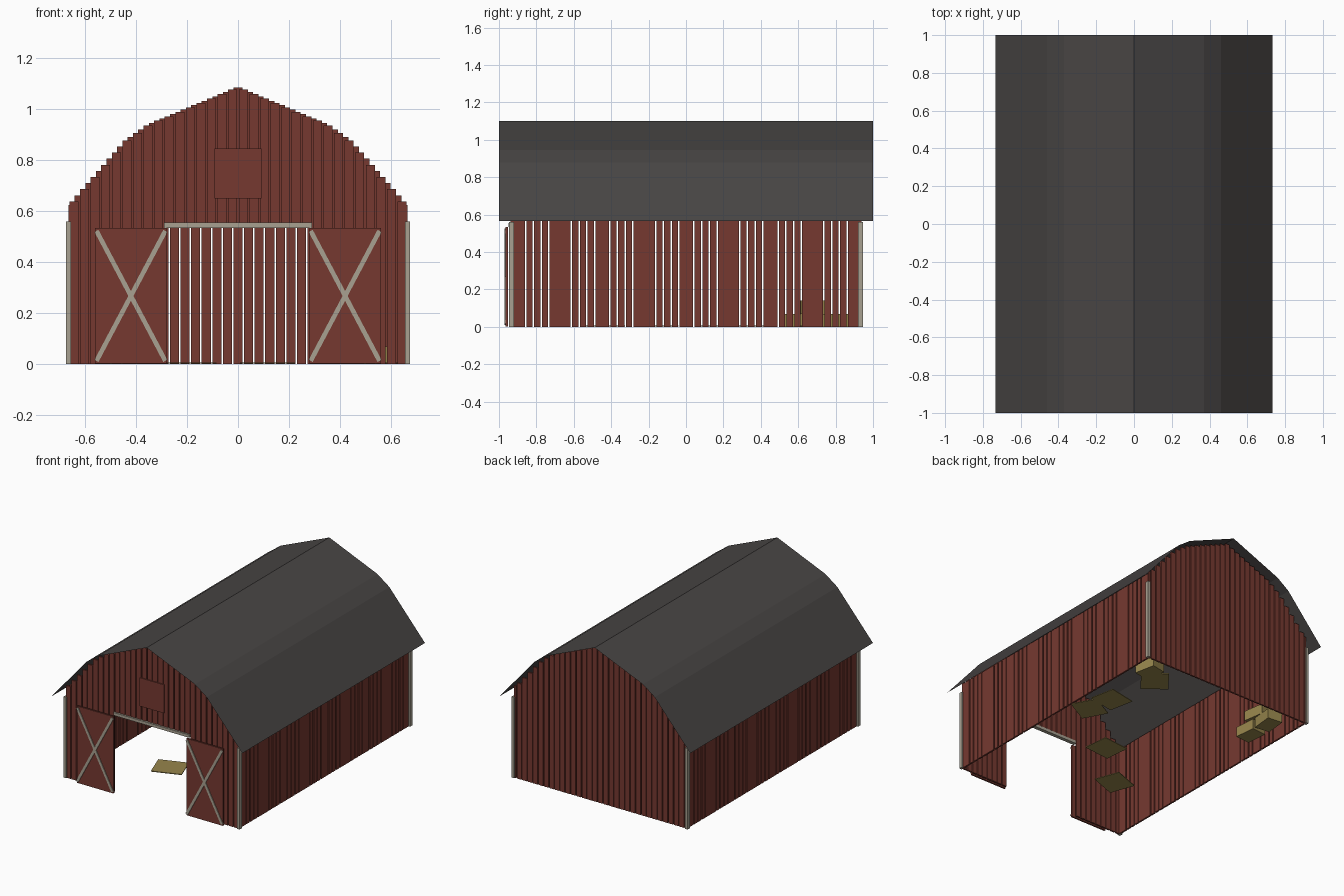
import bpy, bmesh, math
from mathutils import Matrix, Vector

if "Cube" in bpy.data.objects:
    bpy.data.objects.remove(bpy.data.objects["Cube"])


def srgb(r, g, b):
    f = lambda c: (c / 255 / 12.92) if c < 11 else ((c / 255 + 0.055) / 1.055) ** 2.4
    return (f(r), f(g), f(b), 1)


def material(name, *rgb):
    m = bpy.data.materials.new(name)
    m.diffuse_color = srgb(*rgb)
    m.use_nodes = True
    m.node_tree.nodes["Principled BSDF"].inputs["Base Color"].default_value = m.diffuse_color
    return m


RED = material("barn_red", 118, 57, 48)
TRIM = material("weathered_trim", 168, 161, 145)
ROOF = material("dark_roof", 72, 69, 68)
STRAW = material("straw", 150, 133, 76)


def make(name, mat, boxes):
    """One object out of boxes given as (x0, x1, y0, y1, z0, z1, turn about y, turn about z)."""
    bm = bmesh.new()
    for x0, x1, y0, y1, z0, z1, ry, rz in boxes:
        c = Vector(((x0 + x1) / 2, (y0 + y1) / 2, (z0 + z1) / 2))
        m = (Matrix.Translation(c) @ Matrix.Rotation(rz, 4, 'Z') @ Matrix.Rotation(ry, 4, 'Y')
             @ Matrix.Diagonal((x1 - x0, y1 - y0, z1 - z0, 1)))
        bmesh.ops.create_cube(bm, size=1, matrix=m)
    return finish(name, mat, bm)


def finish(name, mat, bm):
    me = bpy.data.meshes.new(name)
    bm.to_mesh(me)
    bm.free()
    me.materials.append(mat)
    ob = bpy.data.objects.new(name, me)
    bpy.context.collection.objects.link(ob)
    return ob


def box(x0, x1, y0, y1, z0, z1, ry=0, rz=0):
    return (x0, x1, y0, y1, z0, z1, ry, rz)


# Gambrel roof: a thin sheet swept along y
HALF = [(0, 1.10), (0.37, 0.945), (0.46, 0.88), (0.733, 0.565)]
profile = [(-x, z) for x, z in reversed(HALF[1:])] + HALF


def roof_z(x):
    x = abs(x)
    for (xa, za), (xb, zb) in zip(HALF, HALF[1:]):
        if x <= xb:
            return za + (zb - za) * (x - xa) / (xb - xa)
    return HALF[-1][1]


bm = bmesh.new()
rows = [[bm.verts.new((x, y, z)) for x, z in profile] for y in (-1, 1)]
for i in range(len(profile) - 1):
    bm.faces.new((rows[0][i], rows[1][i], rows[1][i + 1], rows[0][i + 1]))
bmesh.ops.recalc_face_normals(bm, faces=bm.faces)
if bm.faces[:][0].normal.z < 0:
    bmesh.ops.reverse_faces(bm, faces=bm.faces)
finish("roof", ROOF, bm)

# Gable walls: upright planks cut in steps under the roof
W, PITCH, GAP = 0.664, 0.0415, 0.006
T = 0.012


def gable(name, y, shift, opening):
    planks = []
    for k in range(-17, 18):
        a = max((k + shift) * PITCH, -W)
        b = min((k + 1 + shift) * PITCH, W)
        if b - a < 0.01:
            continue
        low = 0.54 if opening and abs(a + b) / 2 < 0.28 else 0
        top = roof_z(max(abs(a), abs(b))) - 0.006
        planks.append(box(a + GAP / 2, b - GAP / 2, y - T / 2, y + T / 2, low, top))
    make(name, RED, planks)


gable("front_wall", -0.932, 0, True)
gable("back_wall", 0.932, 0.5, False)

# Side walls: planks between clusters of four open gaps
gaps = [-0.858 + 0.225 * g + 0.02 * (g % 2) + 0.0415 * i for g in range(8) for i in range(4)]
edges = [-0.938] + gaps + [0.938]
for s, name in ((-1, "left_wall"), (1, "right_wall")):
    x = s * 0.658
    make(name, RED, [box(x - T / 2, x + T / 2, a + 0.004, b - 0.004, 0, 0.625)
                     for a, b in zip(edges, edges[1:])])

# Corner posts
make("corner_posts", TRIM, [box(sx * 0.665 - 0.01, sx * 0.665 + 0.01, sy * 0.933 - 0.013,
                                sy * 0.933 + 0.013, 0, 0.56) for sx in (-1, 1) for sy in (-1, 1)])

# Door header and hay loft hatch
make("door_header", TRIM, [box(-0.29, 0.29, -0.95, -0.925, 0.535, 0.555)])
make("loft_hatch", RED, [box(-0.093, 0.093, -0.945, -0.937, 0.65, 0.847)])

# Open sliding doors with crossed braces
for s, side in ((-1, "left"), (1, "right")):
    cx, cz = s * 0.42, 0.268
    make(side + "_door", RED, [box(cx - 0.14, cx + 0.14, -0.965, -0.953, 0.002, 0.534)])
    length, ang = math.hypot(0.27, 0.51), math.atan2(0.27, 0.51)
    make(side + "_door_braces", TRIM, [
        box(cx - 0.009, cx + 0.009, -0.97, -0.964, cz - length / 2, cz + length / 2, t * ang)
        for t in (-1, 1)])

# Loose straw on the ground
spots = [(0.43, 0.72, 0.9), (0.49, 0.36, 0.2), (0.525, 0.18, 0.5), (0.116, -0.139, 0.1), (-0.21, -0.445, 0.35)]
make("loose_straw", STRAW, [box(x - 0.1, x + 0.1, y - 0.09, y + 0.09, 0.002, 0.007, 0, r)
                            for x, y, r in spots])

# Straw bales
bales = [(-0.49, 0.585, 0, 0.1), (-0.49, 0.765, 0, -0.1), (-0.48, 0.68, 0.07, 0.15), (0.53, 0.79, 0, 0.2)]
make("straw_bales", STRAW, [box(x - 0.055, x + 0.055, y - 0.075, y + 0.075, z, z + 0.07, 0, r)
                            for x, y, z, r in bales])
